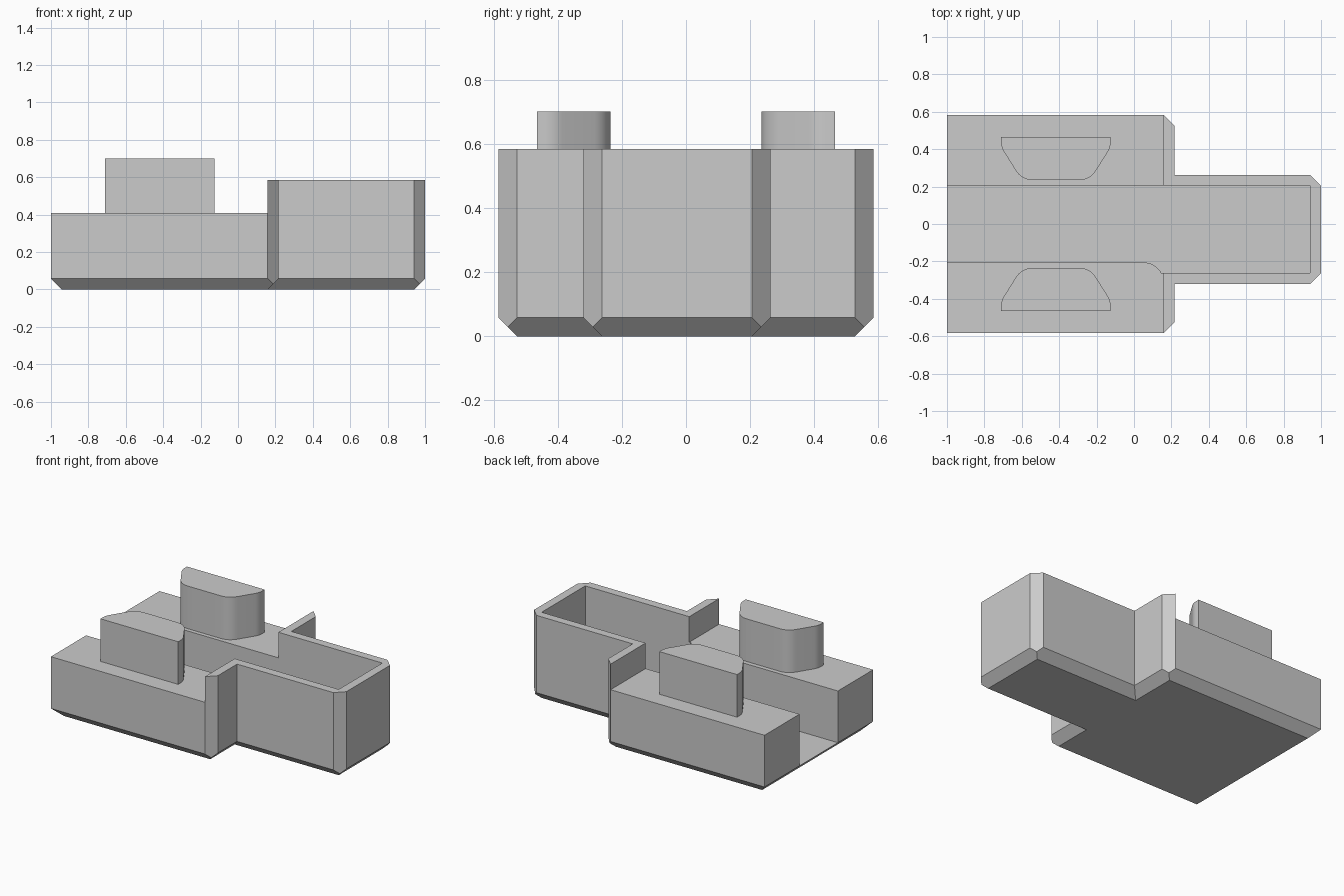
import bpy, bmesh
from math import sin, cos, radians
from mathutils import Vector

cube = bpy.data.objects.get("Cube")
if cube:
    bpy.data.objects.remove(cube, do_unlink=True)

grey = bpy.data.materials.new("light grey")
grey.use_nodes = True
colour = (0.6, 0.6, 0.6, 1)
grey.diffuse_color = colour
grey.node_tree.nodes["Principled BSDF"].inputs["Base Color"].default_value = colour


def loft(name, layers):
    """Closed solid from matching outlines, given as (points, height) from bottom to top."""
    bm = bmesh.new()
    rings = [[bm.verts.new((x, y, z)) for x, y in pts] for pts, z in layers]
    n = len(rings[0])
    bm.faces.new(rings[0])
    bm.faces.new(rings[-1])
    for low, high in zip(rings, rings[1:]):
        for i in range(n):
            j = (i + 1) % n
            bm.faces.new((low[i], low[j], high[j], high[i]))
    bmesh.ops.recalc_face_normals(bm, faces=bm.faces)
    mesh = bpy.data.meshes.new(name)
    bm.to_mesh(mesh)
    bm.free()
    mesh.materials.append(grey)
    obj = bpy.data.objects.new(name, mesh)
    bpy.context.collection.objects.link(obj)
    return obj


def cut(obj, name, layers):
    """Subtract a lofted solid, then discard the cutter."""
    cutter = loft(name, layers)
    cutter.hide_render = True
    mod = obj.modifiers.new(name, "BOOLEAN")
    mod.operation, mod.solver, mod.object = "DIFFERENCE", "EXACT", cutter
    bpy.context.view_layer.objects.active = obj
    bpy.ops.object.modifier_apply(modifier=mod.name)
    bpy.data.objects.remove(cutter, do_unlink=True)


def rounded(corners, steps=8):
    """Outline from (x, y, setback) corners, with each setback corner curved."""
    pts = []
    for i, (x, y, r) in enumerate(corners):
        p = Vector((x, y))
        if not r:
            pts.append(p)
            continue
        before = Vector(corners[i - 1][:2])
        after = Vector(corners[(i + 1) % len(corners)][:2])
        a = p + (before - p).normalized() * r
        b = p + (after - p).normalized() * r
        for k in range(steps + 1):
            t = k / steps
            pts.append(a * (1 - t) ** 2 + p * 2 * t * (1 - t) + b * t * t)
    return pts


C = 0.058                       # chamfer size and floor thickness
W, STEP = 0.584, 0.217          # half width and end of the wide section
ARM_F, ARM_B = -0.32, 0.263     # front and back of the narrow arm
TOP, DECK, PEG_TOP = 0.584, 0.41, 0.70


def tray_outline(d):
    return [(-1 + d, -W + d), (STEP - d, -W + d), (STEP - d, ARM_F + d),
            (1 - d, ARM_F + d), (1 - d, ARM_B - d), (STEP - d, ARM_B - d),
            (STEP - d, W - d), (-1 + d, W - d)]


# Stepped tray with a sloping lower edge
tray = loft("tray", [(tray_outline(C), 0), (tray_outline(0), C), (tray_outline(0), TOP)])

# Upright corner chamfers
for x, y in ((STEP, W), (STEP, -W), (1, ARM_B), (1, ARM_F)):
    diamond = [(x + C, y), (x, y + C), (x - C, y), (x, y - C)]
    cut(tray, "corner_cutter", [(diamond, -0.1), (diamond, 1)])

# Lower deck behind the step wall
deck = [(-1.2, -1), (STEP - C, -1), (STEP - C, 1), (-1.2, 1)]
cut(tray, "deck_cutter", [(deck, DECK), (deck, 1)])

# Channel and arm cavity, with a curved front lead-in
lead = [(0.05 + 0.11 * cos(radians(a)), -0.315 + 0.11 * sin(radians(a)))
        for a in range(90, 26, -7)]
channel = ([(-1.2, -0.205)] + lead
           + [(lead[-1][0], ARM_F + C), (1 - C, ARM_F + C), (1 - C, 0.207), (-1.2, 0.207)])
cut(tray, "channel_cutter", [(channel, C), (channel, 1)])

# Pair of tapered pegs facing each other across the channel
for name, side in (("front_peg", -1), ("back_peg", 1)):
    shape = rounded([(-0.71, side * 0.465, 0), (-0.125, side * 0.465, 0),
                     (-0.125, side * 0.41, 0.03), (-0.235, side * 0.235, 0.06),
                     (-0.60, side * 0.235, 0.06), (-0.71, side * 0.41, 0.03)])
    peg = loft(name, [(shape, DECK), (shape, PEG_TOP)])
    bpy.ops.object.select_all(action="DESELECT")
    peg.select_set(True)
    bpy.context.view_layer.objects.active = peg
    bpy.ops.object.shade_smooth_by_angle(angle=radians(25))
